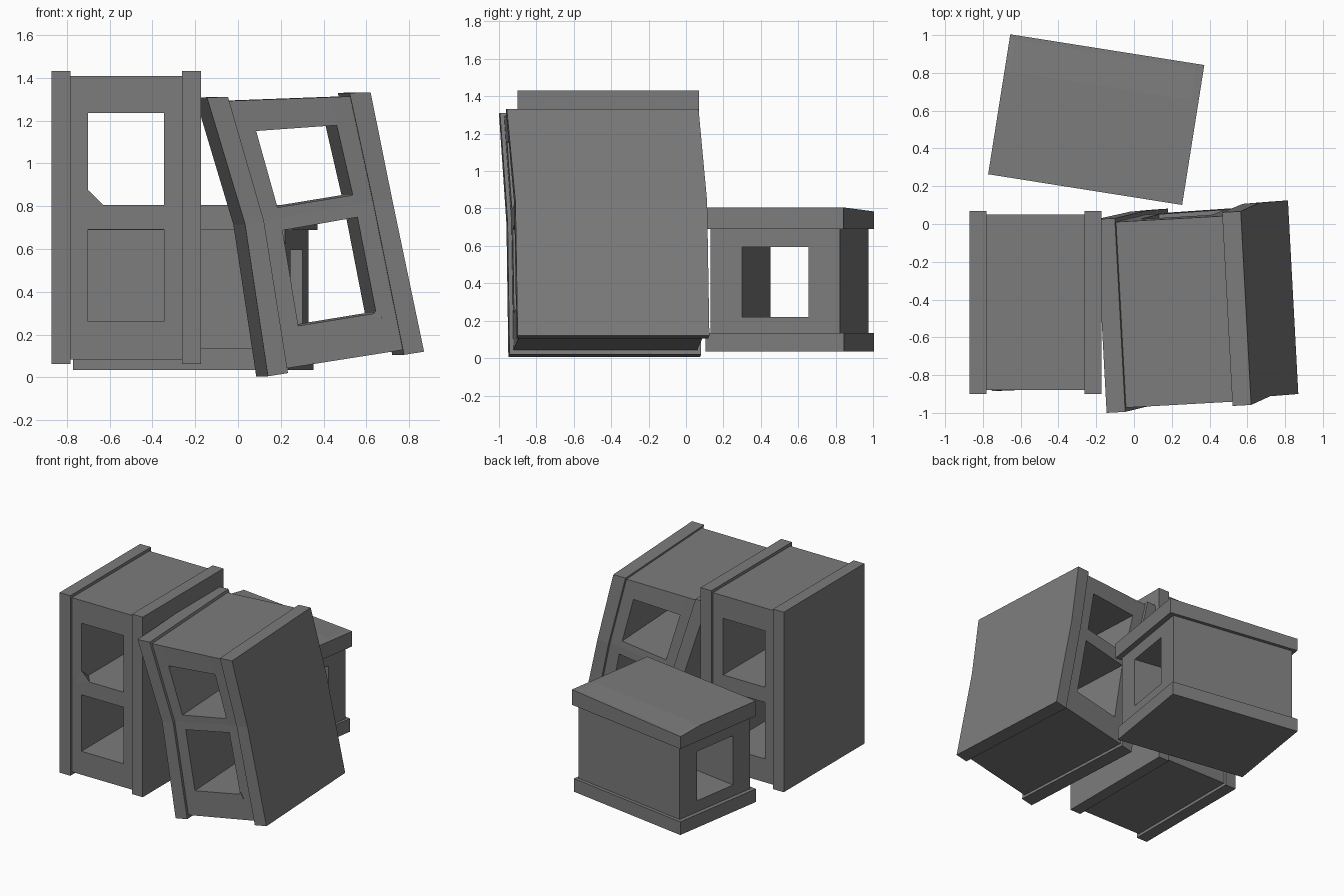
import bpy, bmesh, math
from mathutils import Vector

if "Cube" in bpy.data.objects:
    bpy.data.objects.remove(bpy.data.objects["Cube"])

concrete = bpy.data.materials.new("concrete grey")
concrete.diffuse_color = (0.2, 0.2, 0.2, 1)
concrete.use_nodes = True
concrete.node_tree.nodes["Principled BSDF"].inputs["Base Color"].default_value = concrete.diffuse_color


def finish(name, bm):
    bmesh.ops.recalc_face_normals(bm, faces=bm.faces)
    me = bpy.data.meshes.new(name)
    bm.to_mesh(me)
    bm.free()
    me.materials.append(concrete)
    bpy.context.collection.objects.link(bpy.data.objects.new(name, me))


def block(name, us, vs, ws, holes, place, flat=True):
    """Hollow block: end plates across u, holes running along v, height w.
    Only the outside faces of the solid cells are made."""
    n = (len(us) - 1, len(vs) - 1, len(ws) - 1)

    def solid(c):
        if any(k < 0 or k >= m for k, m in zip(c, n)):
            return False
        if c[0] in (0, n[0] - 1):            # end plates
            return True
        if c[1] in (0, n[1] - 1) or c[2] in (0, n[2] - 1):
            return False                     # core is set back
        return not (c[0] == 2 and c[2] in holes)

    bm = bmesh.new()
    verts = {}

    def vert(i):
        if i not in verts:
            verts[i] = bm.verts.new(place(us[i[0]], vs[i[1]], ws[i[2]]))
        return verts[i]

    for c in [(i, j, k) for i in range(n[0]) for j in range(n[1]) for k in range(n[2])]:
        if not solid(c):
            continue
        for ax in range(3):
            for side in (0, 1):
                nb = list(c)
                nb[ax] += 2 * side - 1
                if solid(tuple(nb)):
                    continue
                p, q = (ax + 1) % 3, (ax + 2) % 3
                corners = []
                for dp, dq in ((0, 0), (1, 0), (1, 1), (0, 1)):
                    i = list(c)
                    i[ax] += side
                    i[p] += dp
                    i[q] += dq
                    corners.append(vert(tuple(i)))
                bm.faces.new(corners)
    if flat:
        bmesh.ops.recalc_face_normals(bm, faces=bm.faces)
        bmesh.ops.dissolve_limit(bm, angle_limit=0.01, verts=bm.verts, edges=bm.edges)
    finish(name, bm)


def chip(name, pts):
    bm = bmesh.new()
    for p in pts:
        bm.verts.new(p)
    bmesh.ops.convex_hull(bm, input=bm.verts)
    finish(name, bm)


US = (0, 0.09, 0.17, 0.525, 0.61, 0.70)
VS = (0, 0.02, 0.95, 0.97)
WS = (0, 0.022, 0.20, 0.63, 0.685, 0.745, 1.175, 1.348, 1.37)

# upright block
block("upright_block", US, VS, WS, (2, 5),
      lambda u, v, w: Vector((-0.872 + u, -0.90 + v, 0.062 + w)))
chip("upright_block_chip", [(-0.70, -0.88, 0.875), (-0.63, -0.88, 0.805),
                            (-0.755, -0.885, 0.77), (-0.69, -0.80, 0.80)])

# leaning block, bent at half height: (left, right) front corners per row
ROWS = [(Vector((0.14, -0.95, 0.005)), Vector((0.87, -0.90, 0.12))),
        (Vector((0.033, -0.96, 0.715)), Vector((0.72, -0.912, 0.837))),
        (Vector((-0.145, -1.0, 1.308)), Vector((0.62, -0.958, 1.333)))]
DEPTH = Vector((-0.055, 1.025, 0))


def lean(u, v, w):
    t = w / 0.685
    i = min(int(t), 1)
    a, b = (lo.lerp(hi, t - i) for lo, hi in zip(ROWS[i], ROWS[i + 1]))
    return a.lerp(b, u / 0.70) + DEPTH * (v / 0.97)


block("leaning_block", US, VS, WS, (2, 5), lean, flat=False)
chip("leaning_block_chip", [(0.65, -0.90, 0.32), (0.675, -0.90, 0.275),
                            (0.625, -0.90, 0.285), (0.66, -0.84, 0.28)])

# half block lying at the back, plates on top and bottom
ANG = math.radians(-9)
LONG = Vector((math.cos(ANG), math.sin(ANG), 0))
SHORT = Vector((-math.sin(ANG), math.cos(ANG), 0))


def lie(u, v, w):
    p = Vector((-0.2, 0.5525, 0.035 + u)) + LONG * (v - 0.52) + SHORT * (w - 0.375)
    if u > 0.6 and v < 0.1 and w > 0.7:      # worn corner
        p.z -= 0.02 * (u > 0.7)
    if u < 0.11 and v > 1.0:                 # shorter bottom plate
        p -= LONG * 0.02
    return p


block("half_block", (0, 0.1, 0.185, 0.56, 0.655, 0.77), (0, 0.03, 1.0, 1.04),
      (0, 0.025, 0.195, 0.555, 0.725, 0.75), (2,), lie, flat=False)
